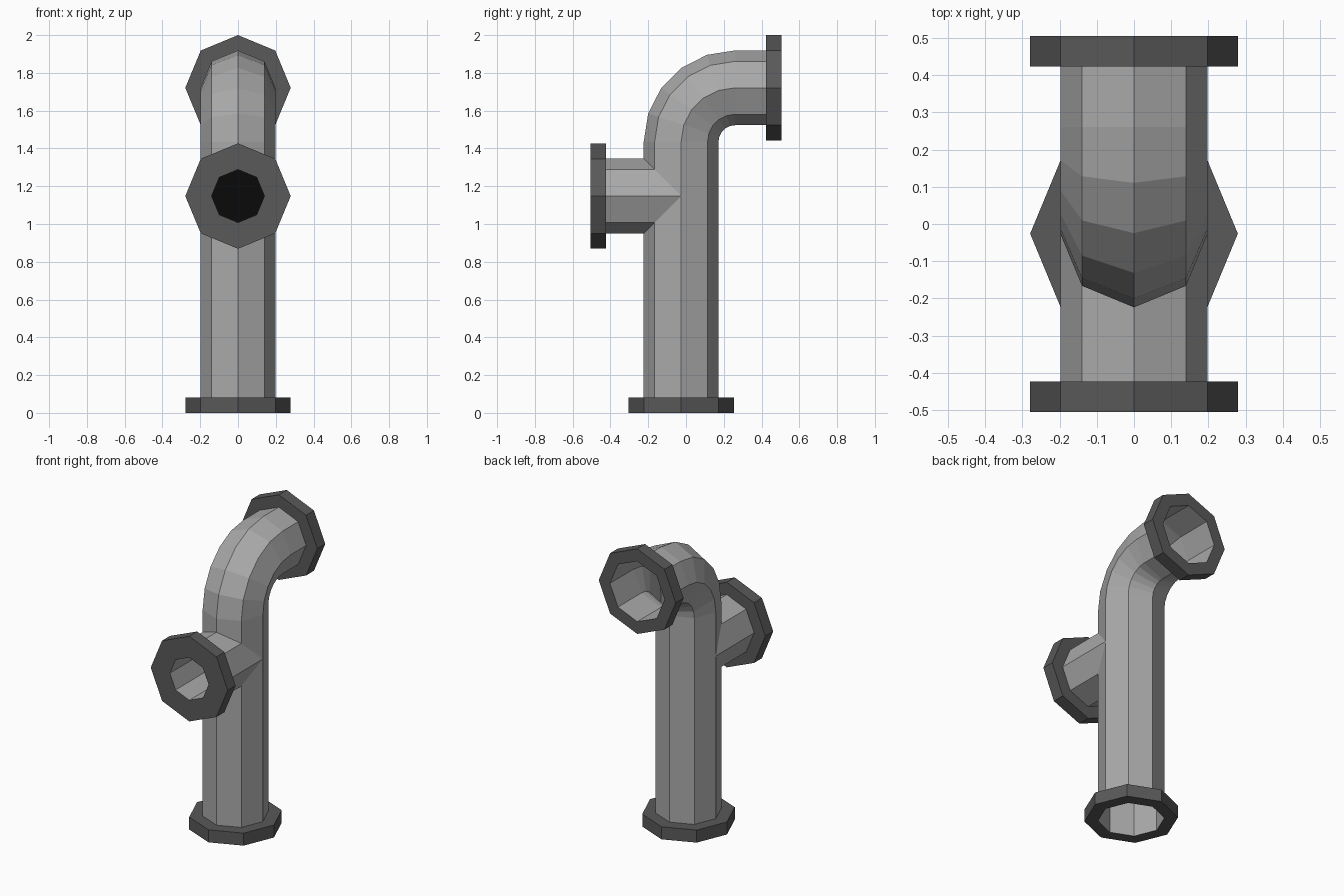
import bpy, bmesh, math
from mathutils import Vector

if "Cube" in bpy.data.objects:
    bpy.data.objects.remove(bpy.data.objects["Cube"])

N = 8                       # octagonal pipes
R, RF, BORE = 0.198, 0.279, 0.14
CY = -0.026                 # upright pipe axis
ZB = 1.148                  # branch axis height
RB = 0.286                  # bend radius
ZE = 1.721 - RB             # bend start height
END, T = 0.505, 0.082       # flange outer face, flange thickness


def material(name, v):
    m = bpy.data.materials.new(name)
    m.diffuse_color = (v, v, v, 1)
    m.use_nodes = True
    m.node_tree.nodes["Principled BSDF"].inputs["Base Color"].default_value = m.diffuse_color
    return m


PIPE = material("pipe grey", 0.40)
FLANGE = material("flange dark grey", 0.10)
BLACK = material("black", 0.003)


def ring(centre, r, tilt):
    """Octagon; tilt 0 = across a vertical pipe, 90 = across a pipe along y."""
    t = math.radians(tilt)
    d = Vector((0, -math.cos(t), math.sin(t)))
    return [Vector(centre) + Vector((r * math.cos(a), 0, 0)) + d * (r * math.sin(a))
            for a in (2 * math.pi * k / N for k in range(N))]


def loft(bm, rings):
    vs = [[bm.verts.new(p) for p in r] for r in rings]
    for a, b in zip(vs, vs[1:]):
        for k in range(N):
            j = (k + 1) % N
            bm.faces.new((a[k], a[j], b[j], b[k]))


def finish(bm, name, mat):
    bmesh.ops.remove_doubles(bm, verts=bm.verts, dist=1e-4)
    bmesh.ops.recalc_face_normals(bm, faces=bm.faces)
    me = bpy.data.meshes.new(name)
    bm.to_mesh(me)
    bm.free()
    me.materials.append(mat)
    ob = bpy.data.objects.new(name, me)
    bpy.context.collection.objects.link(ob)


# Pipe: upright with a mitred opening, bend, outlet and branch
bm = bmesh.new()
rise = [max(0, R * math.sin(2 * math.pi * k / N)) for k in range(N)]
mid = ring((0, CY, ZB), R, 0)
low = [p - Vector((0, 0, h)) for p, h in zip(mid, rise)]
high = [p + Vector((0, 0, h)) for p, h in zip(mid, rise)]
loft(bm, [ring((0, CY, 0), R, 0), low])
bend = []
for i in range(6):
    t = math.radians(18 * i)
    bend.append(ring((0, CY + RB * (1 - math.cos(t)), ZE + RB * math.sin(t)), R, 18 * i))
loft(bm, [high] + bend + [ring((0, END, ZE + RB), R, 90)])
mitre = ring((0, CY, ZB), R, 90)
for p in mitre:
    p.y -= abs(p.z - ZB)
loft(bm, [ring((0, -END, ZB), R, 90), mitre])
finish(bm, "pipe", PIPE)


# Flanges: outer face, rim and inner face
def flange(name, outer, inner, tilt, hole):
    bm = bmesh.new()
    loft(bm, [ring(outer, hole, tilt), ring(outer, RF, tilt),
              ring(inner, RF, tilt), ring(inner, R, tilt)])
    finish(bm, name, FLANGE)


flange("base_flange", (0, CY, 0), (0, CY, T), 0, R)
flange("outlet_flange", (0, END, ZE + RB), (0, END - T, ZE + RB), 90, R)
flange("branch_flange", (0, -END, ZB), (0, -END + T, ZB), 90, BORE)

# Narrow bore of the branch with its dark end
bm = bmesh.new()
loft(bm, [ring((0, -END, ZB), BORE, 90), ring((0, -0.15, ZB), BORE, 90)])
finish(bm, "branch_bore", PIPE)
bm = bmesh.new()
bm.faces.new([bm.verts.new(p) for p in ring((0, -0.15, ZB), BORE, 90)])
finish(bm, "bore_end", BLACK)
